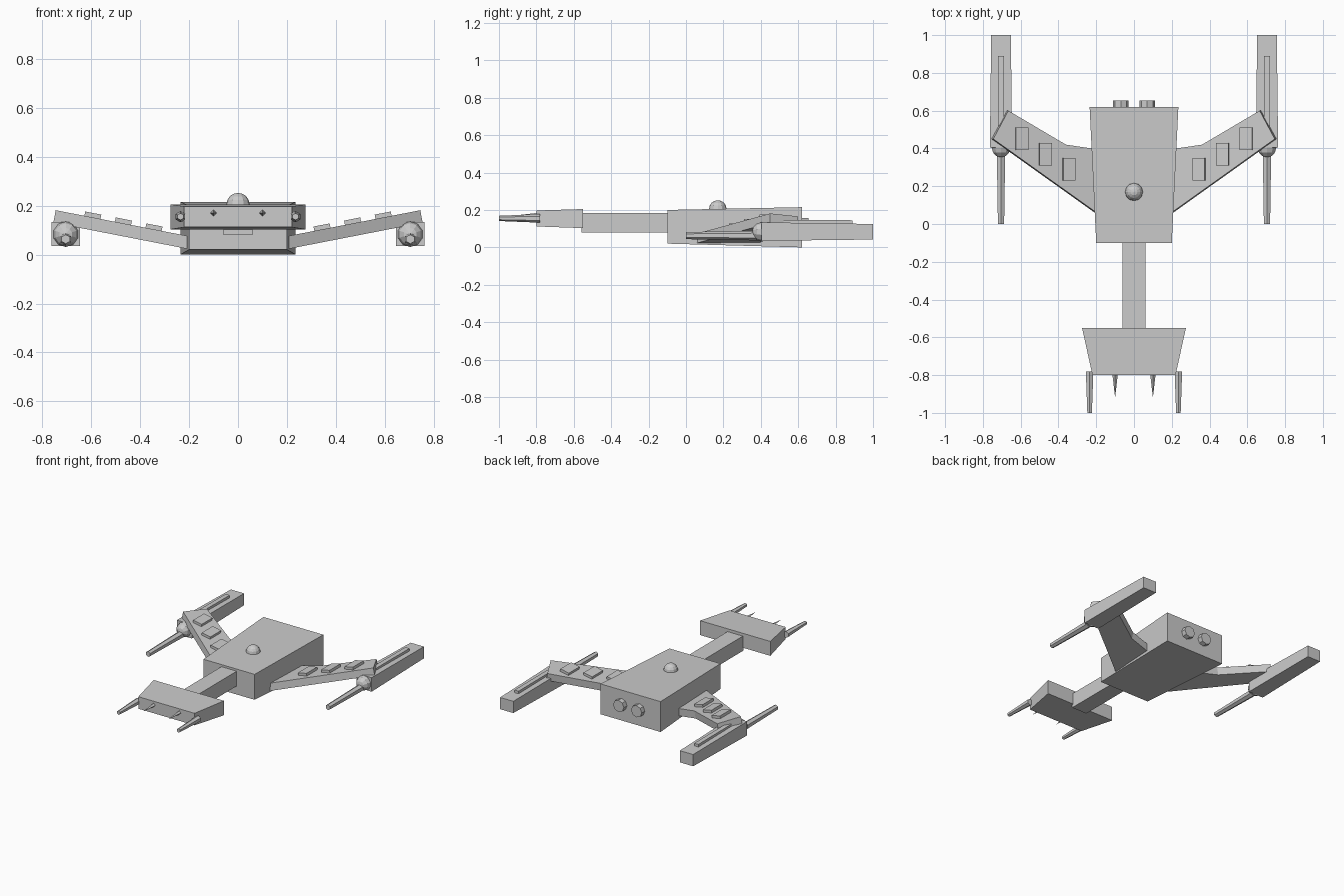
import bpy, bmesh, math
from mathutils import Vector, Matrix

if "Cube" in bpy.data.objects:
    bpy.data.objects.remove(bpy.data.objects["Cube"])


def finish(name, bm):
    bmesh.ops.recalc_face_normals(bm, faces=bm.faces)
    me = bpy.data.meshes.new(name)
    bm.to_mesh(me)
    bm.free()
    ob = bpy.data.objects.new(name, me)
    bpy.context.collection.objects.link(ob)
    return ob


def taper_box(name, x, front, back):
    """front/back: (y, half width, z low, z high)"""
    bm = bmesh.new()
    rings = []
    for y, w, lo, hi in (front, back):
        rings.append([bm.verts.new((x + a * w, y, z))
                      for a, z in ((-1, lo), (1, lo), (1, hi), (-1, hi))])
    f, b = rings
    bm.faces.new(f)
    bm.faces.new(b)
    for i in range(4):
        j = (i + 1) % 4
        bm.faces.new((f[i], f[j], b[j], b[i]))
    return finish(name, bm)


def barrel(name, x, z, y0, y1, r0, r1, sides):
    """Cone frustum along y; r0 at front y0, r1 at back y1"""
    bm = bmesh.new()
    m = Matrix.Translation((x, (y0 + y1) / 2, z)) @ Matrix.Rotation(math.radians(-90), 4, 'X')
    bmesh.ops.create_cone(bm, cap_ends=True, segments=sides, radius1=r0, radius2=r1,
                          depth=y1 - y0, matrix=m)
    return finish(name, bm)


def ball(name, loc, r, segs, rings, rot=0):
    bm = bmesh.new()
    m = Matrix.Translation(loc) @ Matrix.Rotation(rot, 4, 'X')
    bmesh.ops.create_uvsphere(bm, u_segments=segs, v_segments=rings, radius=r, matrix=m)
    return finish(name, bm)


def slab(name, outline, side, z_low, z_high):
    """Plate following the wing slope, offset from the wing's upper surface"""
    a = math.atan(0.195)
    n = Vector((-math.sin(a), 0, math.cos(a)))
    bm = bmesh.new()
    loops = []
    for d in (z_low, z_high):
        pts = [Vector((x, y, 0.075 + 0.195 * (x - 0.2))) + n * d for x, y in outline]
        loops.append([bm.verts.new((side * p.x, p.y, p.z)) for p in pts])
    lo, hi = loops
    bm.faces.new(lo)
    bm.faces.new(hi)
    for i in range(len(lo)):
        j = (i + 1) % len(lo)
        bm.faces.new((lo[i], lo[j], hi[j], hi[i]))
    return finish(name, bm)


# Hull, neck and head
taper_box("main_hull", 0, (-0.10, 0.20, 0.02, 0.20), (0.62, 0.235, 0.0, 0.215))
taper_box("neck", 0, (-0.56, 0.06, 0.08, 0.185), (-0.09, 0.06, 0.08, 0.185))
taper_box("head", 0, (-0.80, 0.22, 0.112, 0.197), (-0.55, 0.275, 0.103, 0.205))
ball("dome", (0, 0.17, 0.205), 0.047, 12, 8)

wing_outline = [(0.17, 0.04), (0.745, 0.45), (0.665, 0.60), (0.36, 0.42), (0.17, 0.392)]

for s, tag in ((-1, "left"), (1, "right")):
    # Rear engines and head guns
    barrel(f"engine_{tag}", s * 0.07, 0.115, 0.61, 0.655, 0.042, 0.042, 8)
    barrel(f"head_gun_{tag}", s * 0.235, 0.155, -1.0, -0.78, 0.014, 0.023, 6)
    barrel(f"head_spike_{tag}", s * 0.10, 0.17, -0.92, -0.79, 0.0, 0.015, 4)
    # Wing with raised panels
    slab(f"wing_{tag}", wing_outline, s, -0.052, 0)
    for k, (x, y) in enumerate(((0.345, 0.29), (0.47, 0.37), (0.595, 0.452))):
        w, d = 0.033, 0.06
        slab(f"wing_panel_{tag}_{k + 1}",
             [(x - w, y - d), (x + w, y - d), (x + w, y + d), (x - w, y + d)],
             s, -0.01, 0.018)
    # Wingtip pod, rail, joint and cannon
    taper_box(f"pod_{tag}", s * 0.704, (0.405, 0.059, 0.035, 0.134), (1.0, 0.052, 0.042, 0.125))
    taper_box(f"pod_rail_{tag}", s * 0.704, (0.52, 0.016, 0.11, 0.147), (0.89, 0.016, 0.11, 0.145))
    ball(f"cannon_joint_{tag}", (s * 0.704, 0.405, 0.083), 0.052, 10, 6, math.radians(90))
    barrel(f"cannon_{tag}", s * 0.704, 0.063, 0.0, 0.40, 0.019, 0.026, 6)
